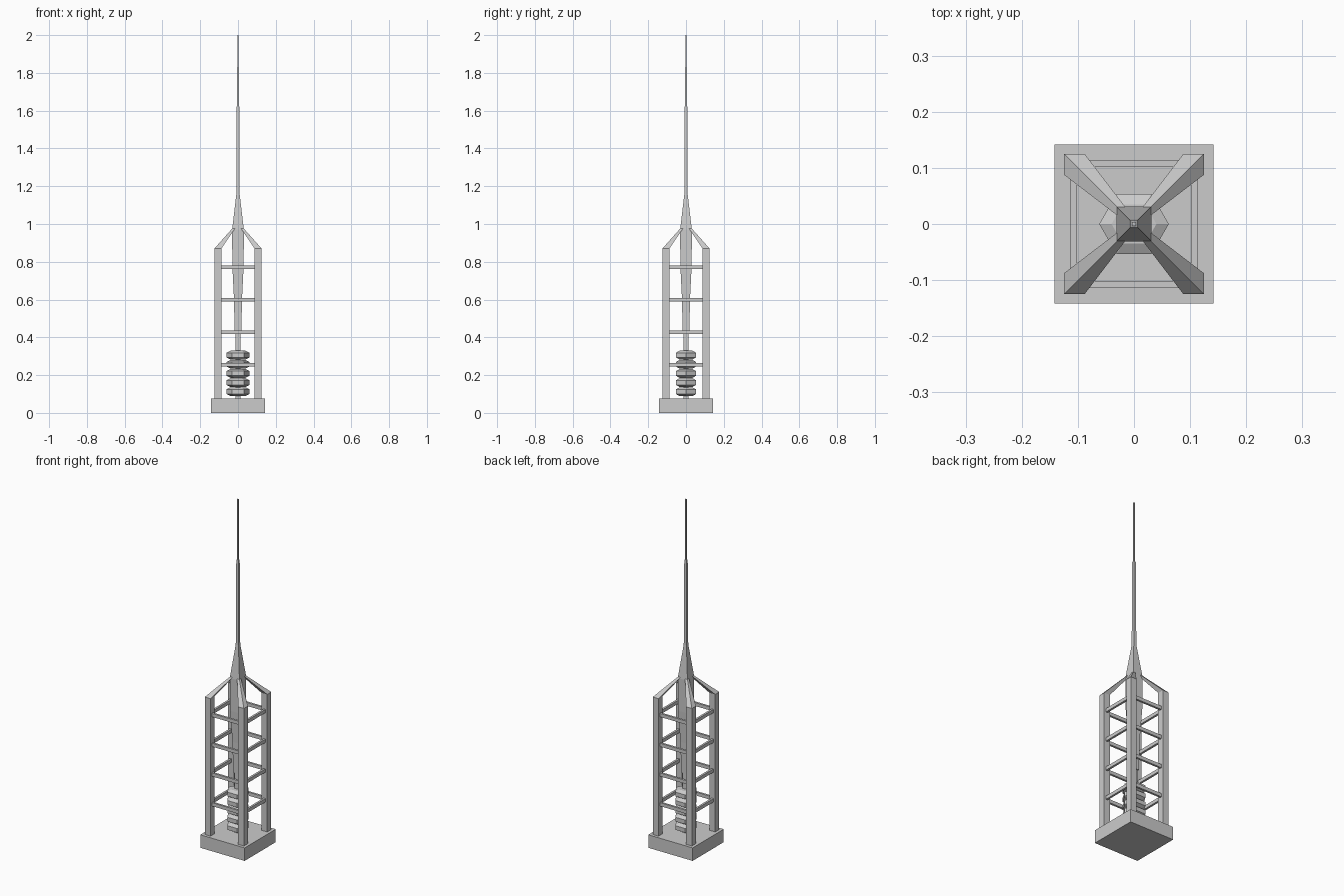
import bpy, bmesh, math
from mathutils import Vector

cube = bpy.data.objects.get("Cube")
if cube:
    bpy.data.objects.remove(cube, do_unlink=True)

grey = bpy.data.materials.new("light_grey")
grey.use_nodes = True
COLOUR = (0.6, 0.6, 0.6, 1)
grey.diffuse_color = COLOUR
grey.node_tree.nodes["Principled BSDF"].inputs["Base Color"].default_value = COLOUR


def loft(name, rings):
    """Skin a closed solid through a stack of matching rings."""
    bm = bmesh.new()
    loops = [[bm.verts.new(p) for p in ring] for ring in rings]
    n = len(loops[0])
    for a, b in zip(loops, loops[1:]):
        for i in range(n):
            j = (i + 1) % n
            bm.faces.new((a[i], a[j], b[j], b[i]))
    bm.faces.new(loops[0][::-1])
    bm.faces.new(loops[-1])
    bmesh.ops.recalc_face_normals(bm, faces=bm.faces[:])
    mesh = bpy.data.meshes.new(name)
    bm.to_mesh(mesh)
    bm.free()
    mesh.materials.append(grey)
    obj = bpy.data.objects.new(name, mesh)
    bpy.context.collection.objects.link(obj)
    return obj


def rect(x0, x1, y0, y1, z):
    return [Vector(p) for p in ((x0, y0, z), (x1, y0, z), (x1, y1, z), (x0, y1, z))]


def square(half, z):
    return rect(-half, half, -half, half, z)


def hexagon(r, z):
    return [Vector((r * math.cos(k * math.pi / 3), r * math.sin(k * math.pi / 3), z))
            for k in range(6)]


# Base block
loft("base", [square(0.142, 0), square(0.142, 0.075)])

# Corner posts with roof struts leaning in to the mast
for side_x, x_name in ((-1, "right"), (1, "left")):
    for side_y, y_name in ((-1, "front"), (1, "back")):
        def corner(inner, outer, z):
            return rect(side_x * inner, side_x * outer, side_y * inner, side_y * outer, z)
        loft(f"{y_name}_{x_name}_post", [corner(0.088, 0.125, 0.07), corner(0.088, 0.125, 0.87)])
        loft(f"{y_name}_{x_name}_strut", [corner(0.088, 0.125, 0.87), corner(0.013, 0.027, 0.98)])

# Cross rails on all four sides
for level in range(4):
    z = 0.255 + level * 0.172
    for s in (-1, 1):
        near, far = s * 0.102, s * 0.114
        loft("cross_rail", [rect(-0.09, 0.09, near, far, z + h) for h in (-0.01, 0.01)])
        loft("side_rail", [rect(near, far, -0.09, 0.09, z + h) for h in (-0.01, 0.01)])

# Central shaft and stacked hexagonal insulators
loft("shaft", [square(0.013, 0.07), square(0.013, 0.44)])
for k in range(5):
    z = 0.112 + k * 0.0485
    loft("insulator", [hexagon(0.04, z - 0.023), hexagon(0.062, z - 0.012),
                       hexagon(0.062, z + 0.012), hexagon(0.04, z + 0.023)])

# Tapered mast and needle
loft("mast", [square(h, z) for h, z in (
    (0.018, 0.42), (0.021, 0.6), (0.03, 0.78), (0.031, 0.97),
    (0.0085, 1.16), (0.0065, 1.65))])
loft("needle", [square(0.0045, 1.64), square(0.0035, 2.0)])
